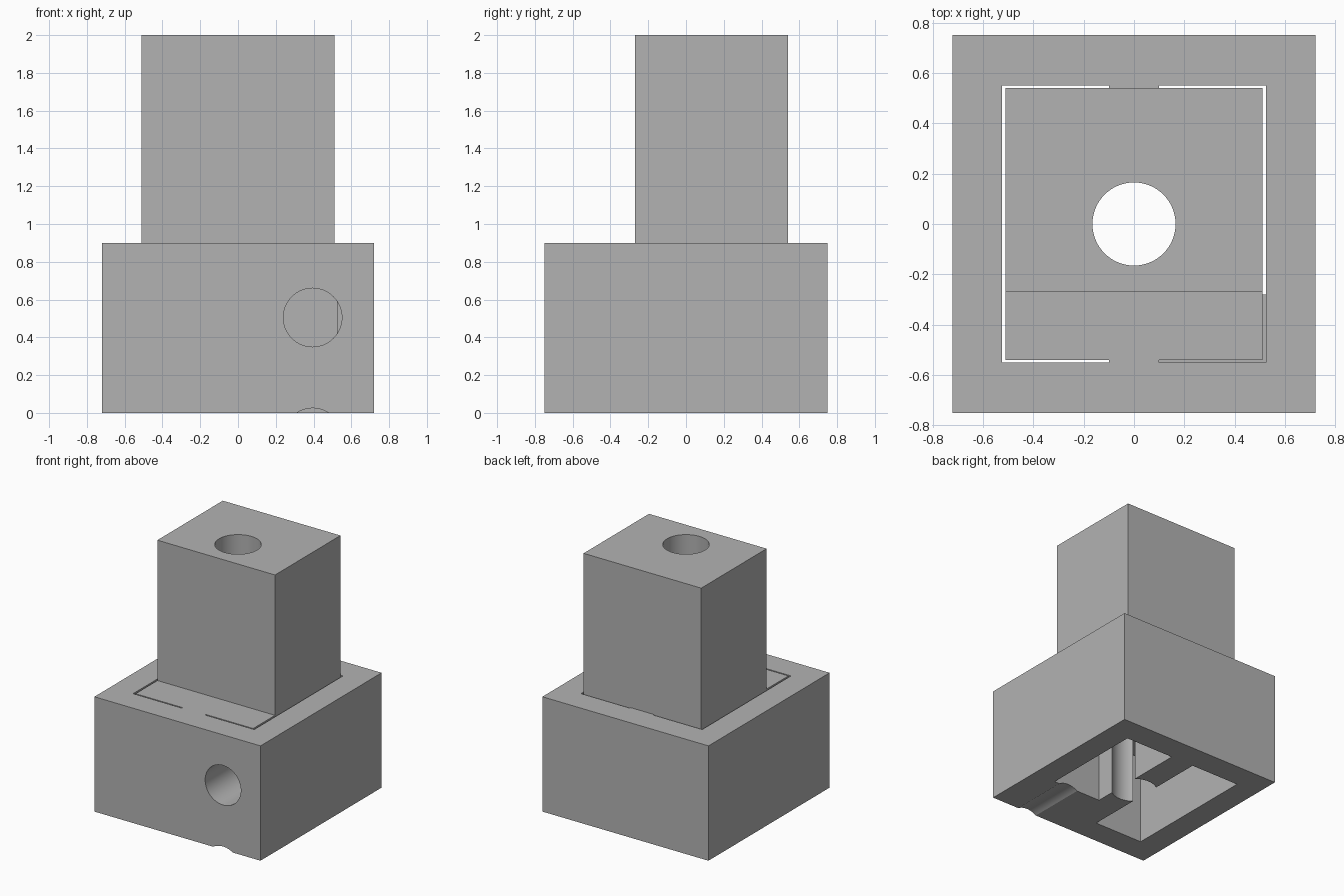
import bpy
import math

cube = bpy.data.objects.get("Cube")
if cube:
    bpy.data.objects.remove(cube, do_unlink=True)

grey = bpy.data.materials.new("plain grey")
grey.use_nodes = True
colour = (0.45, 0.45, 0.45, 1)
grey.diffuse_color = colour
grey.node_tree.nodes["Principled BSDF"].inputs["Base Color"].default_value = colour


def block(name, x, y, z):
    """Box given by its (low, high) range on each axis."""
    bpy.ops.mesh.primitive_cube_add(size=1, location=[sum(r) / 2 for r in (x, y, z)])
    ob = bpy.context.object
    ob.name = name
    ob.scale = [r[1] - r[0] for r in (x, y, z)]
    bpy.ops.object.transform_apply(location=True, rotation=True, scale=True)
    ob.data.materials.append(grey)
    return ob


def rod(name, radius, depth, location, along_y=False):
    bpy.ops.mesh.primitive_cylinder_add(vertices=64, radius=radius, depth=depth, location=location,
                                        rotation=(math.pi / 2 if along_y else 0, 0, 0))
    ob = bpy.context.object
    ob.name = name
    bpy.ops.object.transform_apply(location=True, rotation=True, scale=True)
    ob.data.materials.append(grey)
    return ob


def combine(target, tool, operation):
    """Apply a boolean, then discard the tool."""
    mod = target.modifiers.new("boolean", "BOOLEAN")
    mod.operation = operation
    mod.solver = "EXACT"
    mod.object = tool
    bpy.ops.object.select_all(action="DESELECT")
    bpy.context.view_layer.objects.active = target
    target.select_set(True)
    bpy.ops.object.modifier_apply(modifier=mod.name)
    bpy.data.objects.remove(tool, do_unlink=True)


# Outer housing
housing = block("housing", (-0.72, 0.72), (-0.75, 0.75), (0, 0.9))

# Two wells either side of the central web; the second has a solid front ledge
wells = [
    block("left_well", (-0.525, -0.1), (-0.55, 0.55), (-0.1, 1)),
    block("right_well", (0.1, 0.525), (-0.28, 0.55), (-0.1, 1)),
    block("ledge_gap", (0.1, 0.525), (-0.55, -0.2), (0.68, 1)),
]
for well in wells:
    combine(housing, well, "DIFFERENCE")

# Front bore and the shallow groove beneath it
for z in (0.505, -0.13):
    bore = rod("bore", 0.155, 0.72, (0.395, -0.64, z), along_y=True)
    combine(housing, bore, "DIFFERENCE")

# Inset plate and tower, joined to the web
plate = block("plate", (-0.51, 0.51), (-0.54, 0.54), (0.7, 0.9))
tower = block("tower", (-0.51, 0.51), (-0.27, 0.54), (0.8, 2))
combine(plate, tower, "UNION")
combine(housing, plate, "UNION")

# Vertical bore through everything
combine(housing, rod("shaft_bore", 0.165, 3, (0, 0, 1)), "DIFFERENCE")

housing.name = "housing_with_tower"
bpy.context.view_layer.objects.active = housing
housing.select_set(True)
bpy.ops.object.shade_smooth_by_angle(angle=math.radians(30))
